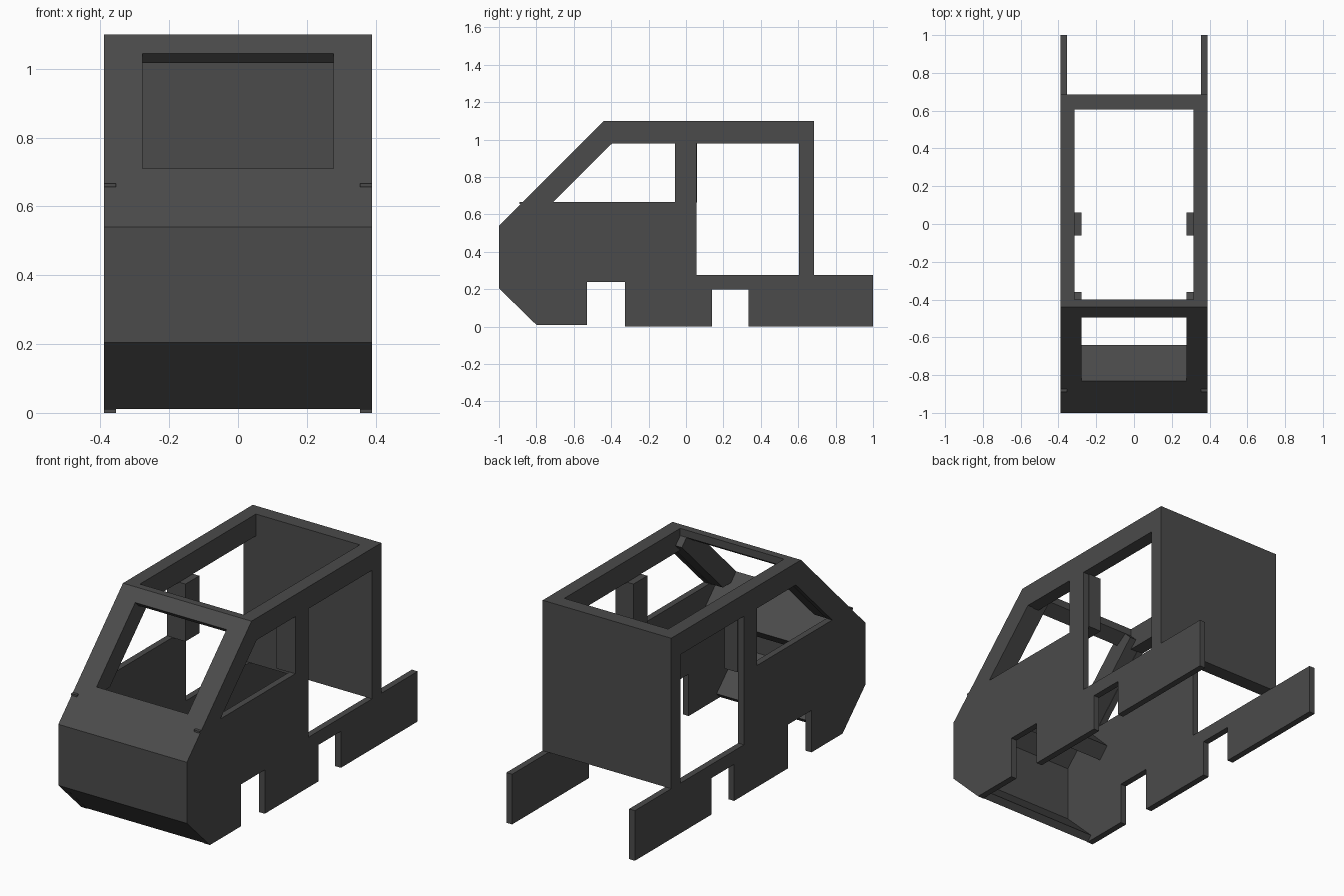
import bpy, bmesh
from mathutils import Vector

cube = bpy.data.objects.get("Cube")
if cube:
    bpy.data.objects.remove(cube, do_unlink=True)

paint = bpy.data.materials.new("charcoal_grey")
paint.use_nodes = True
GREY = (0.07, 0.07, 0.07, 1)
paint.diffuse_color = GREY
paint.node_tree.nodes["Principled BSDF"].inputs["Base Color"].default_value = GREY

OUT, IN = 0.39, 0.355          # outer and inner face of the side panels
RAIL, POST = 0.315, 0.277      # inner faces of roof rails and posts


def extrude(name, x0, x1, *loops):
    """Fill y-z outlines (later loops are holes) and extrude from x0 to x1."""
    bm = bmesh.new()
    for loop in loops:
        vs = [bm.verts.new((x0, y, z)) for y, z in loop]
        for a, b in zip(vs, vs[1:] + vs[:1]):
            bm.edges.new((a, b))
    bmesh.ops.triangle_fill(bm, edges=bm.edges[:], use_beauty=True)
    grown = bmesh.ops.extrude_face_region(bm, geom=bm.faces[:], use_keep_orig=True)
    moved = [g for g in grown["geom"] if isinstance(g, bmesh.types.BMVert)]
    bmesh.ops.translate(bm, verts=moved, vec=Vector((x1 - x0, 0, 0)))
    bmesh.ops.recalc_face_normals(bm, faces=bm.faces[:])
    mesh = bpy.data.meshes.new(name)
    bm.to_mesh(mesh)
    bm.free()
    mesh.materials.append(paint)
    obj = bpy.data.objects.new(name, mesh)
    bpy.context.collection.objects.link(obj)
    return obj


def pair(name, x0, x1, *loops):
    extrude("left_" + name, x0, x1, *loops)
    extrude("right_" + name, -x1, -x0, *loops)


def rect(y0, y1, z0, z1):
    return [(y0, z0), (y1, z0), (y1, z1), (y0, z1)]


# Side panels with wheel notches, cab window and door opening
outline = [(-0.80, 0.01), (-0.53, 0.01), (-0.53, 0.24), (-0.325, 0.24),
           (-0.325, 0), (0.14, 0), (0.14, 0.20), (0.335, 0.20), (0.335, 0),
           (1, 0), (1, 0.275), (0.685, 0.275), (0.685, 1.10),
           (-0.44, 1.10), (-1, 0.54), (-1, 0.205)]
cab_window = [(-0.71, 0.667), (-0.06, 0.667), (-0.06, 0.98), (-0.395, 0.98)]
pair("side_panel", IN, OUT, outline, cab_window, rect(0.055, 0.605, 0.275, 0.98))

# Roof rails, door posts and sloping windscreen posts inside the panels
pair("roof_rail", RAIL, IN, rect(-0.40, 0.605, 0.98, 1.10))
pair("door_post", POST, IN, rect(-0.06, 0.06, 0.665, 0.98))
pair("windscreen_post", POST, IN,
     [(-0.44, 1.10), (-0.36, 1.02), (-0.715, 0.665), (-0.875, 0.665)])
pair("seam_tab", IN, OUT, rect(-0.89, -0.86, 0.657, 0.667))

# Folded nose skin: chin, front and bonnet
extrude("nose_skin", -IN, IN,
        [(-0.80, 0.012), (-1, 0.205), (-1, 0.54), (-0.83, 0.71),
         (-0.80, 0.68), (-0.96, 0.523), (-0.96, 0.222), (-0.772, 0.04)])

# Header above the windscreen, dashboard and rear wall
extrude("windscreen_header", -IN, IN,
        [(-0.495, 1.045), (-0.44, 1.10), (-0.40, 1.10), (-0.40, 1.06), (-0.467, 1.017)])
extrude("dashboard", -IN, IN,
        [(-0.83, 0.71), (-0.64, 0.52), (-0.70, 0.46), (-0.89, 0.65)])
extrude("rear_wall", -IN, IN, rect(0.605, 0.685, 0.275, 1.10))
